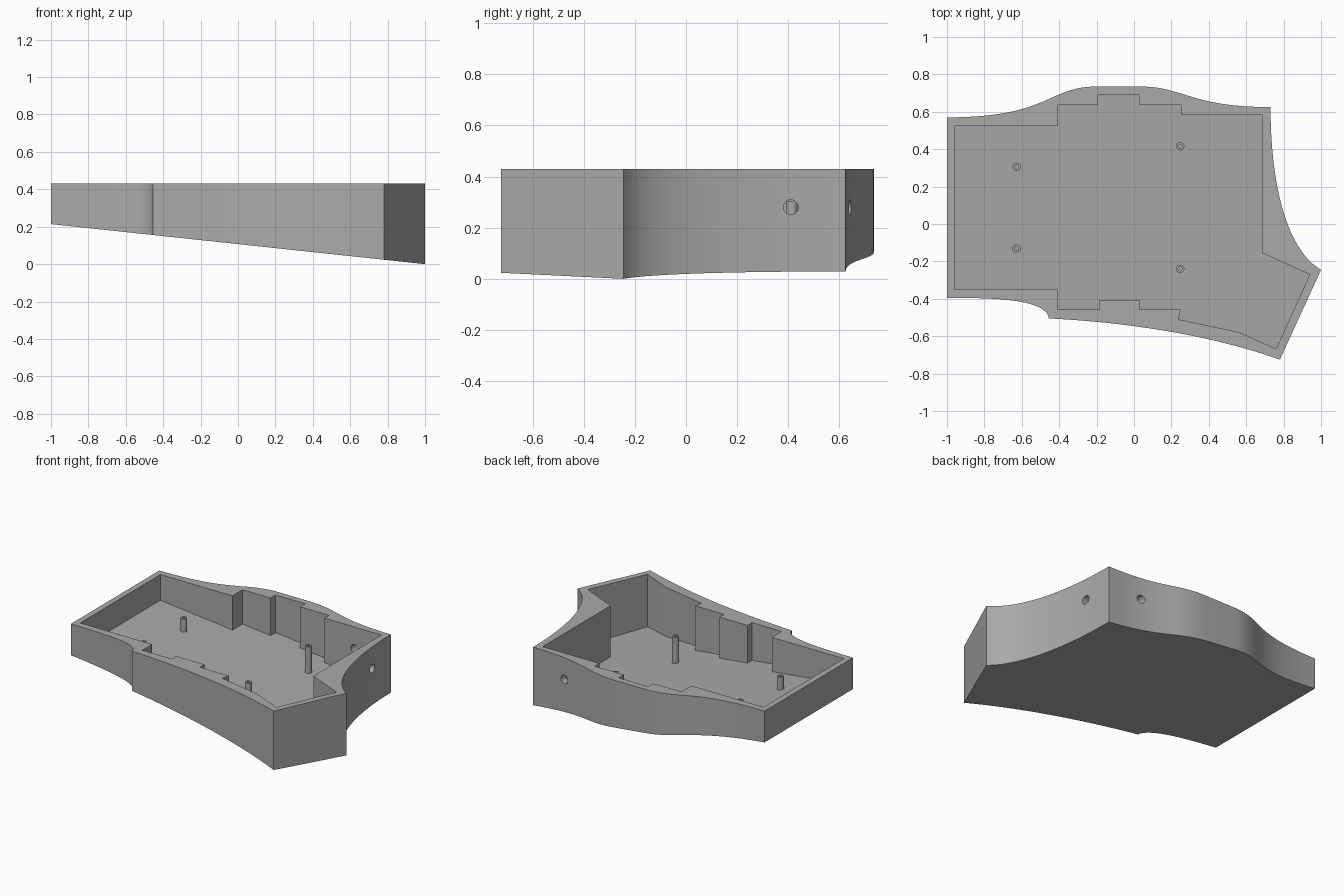
import bpy, bmesh, math
from mathutils import Vector, Matrix
from mathutils.geometry import interpolate_bezier

if "Cube" in bpy.data.objects:
    bpy.data.objects.remove(bpy.data.objects["Cube"], do_unlink=True)

RIM = 0.43          # height of the level top rim
FLOOR = 0.043       # thickness of the sloping floor
POST_TOP = 0.305

grey = bpy.data.materials.new("plain grey")
grey.use_nodes = True
colour = (0.4, 0.4, 0.4, 1)
grey.diffuse_color = colour
grey.node_tree.nodes["Principled BSDF"].inputs["Base Color"].default_value = colour


def underside(x):
    """Height of the tilted underside."""
    return 0.107 * (1 - x)


def make_object(name, bm):
    bmesh.ops.recalc_face_normals(bm, faces=bm.faces)
    mesh = bpy.data.meshes.new(name)
    bm.to_mesh(mesh)
    bm.free()
    mesh.materials.append(grey)
    obj = bpy.data.objects.new(name, mesh)
    bpy.context.collection.objects.link(obj)
    return obj


def wedge(name, outline, lift, top):
    """Upright walls around an outline, tilted below and level above."""
    bm = bmesh.new()
    low = [bm.verts.new((x, y, underside(x) + lift)) for x, y in outline]
    high = [bm.verts.new((x, y, top)) for x, y in outline]
    bm.faces.new(low)
    bm.faces.new(high)
    for i in range(len(low)):
        j = (i + 1) % len(low)
        bm.faces.new((low[i], low[j], high[j], high[i]))
    return make_object(name, bm)


def cylinder(name, centre, radius, length, axis):
    bm = bmesh.new()
    turn = Vector((0, 0, 1)).rotation_difference(Vector(axis)).to_matrix().to_4x4()
    bmesh.ops.create_cone(bm, cap_ends=True, segments=32, radius1=radius, radius2=radius,
                          depth=length, matrix=Matrix.Translation(centre) @ turn)
    return make_object(name, bm)


def cut(obj, cutter):
    cutter.hide_render = True
    mod = obj.modifiers.new("cut", "BOOLEAN")
    mod.operation = "DIFFERENCE"
    mod.solver = "EXACT"
    mod.object = cutter
    bpy.context.view_layer.objects.active = obj
    bpy.ops.object.modifier_apply(modifier=mod.name)
    bpy.data.objects.remove(cutter, do_unlink=True)


def smooth(obj):
    bpy.ops.object.select_all(action="DESELECT")
    obj.select_set(True)
    bpy.context.view_layer.objects.active = obj
    bpy.ops.object.shade_smooth_by_angle(angle=math.radians(30))


# Outer outline: curved stretches given as start, two handles, end
curves = [
    ((-1, .57), (-.45, .57), (-.46, .735), (-.2, .735)),
    ((.03, .735), (.27, .735), (.3, .625), (.73, .625)),
    ((.73, .625), (.73, .2), (.82, -.14), (1, -.245)),
    ((.78, -.725), (.4, -.59), (-.05, -.525), (-.455, -.505)),
    ((-.455, -.505), (-.47, -.4), (-.75, -.395), (-1, -.395)),
]
outer = []
for points in curves:
    for p in interpolate_bezier(*[Vector(p) for p in points], 28):
        if not outer or (Vector(outer[-1]) - p.xy).length > 1e-4:
            outer.append((p.x, p.y))

# Stepped inner pocket
inner = [(-.96, .525), (-.41, .525), (-.41, .635), (-.195, .635), (-.195, .69), (.03, .69),
         (.03, .635), (.25, .635), (.25, .585), (.685, .585), (.685, -.155), (.94, -.27),
         (.76, -.668), (.56, -.578), (.238, -.51), (.25, -.457), (.03, -.457), (.03, -.407),
         (-.185, -.407), (-.185, -.457), (-.41, -.457), (-.41, -.35), (-.96, -.35)]

case = wedge("case_shell", outer, 0, RIM)
cut(case, wedge("pocket_cutter", inner, FLOOR, RIM + .1))

# Round cable holes in the side and back walls
cut(case, cylinder("side_hole_cutter", (.72, .41, .28), .029, .2, (1, 0, 0)))
cut(case, cylinder("back_hole_cutter", (.48, .63, .28), .029, .2, (0, 1, 0)))
smooth(case)

# Hollow screw posts rising from the floor to one level
for i, (x, y) in enumerate([(-.628, .305), (-.628, -.132), (.247, .415), (.247, -.24)]):
    base = underside(x) + FLOOR
    height = POST_TOP - base + .02
    post = cylinder(f"screw_post_{i + 1}", (x, y, POST_TOP - height / 2), .022, height, (0, 0, 1))
    cut(post, cylinder("bore_cutter", (x, y, POST_TOP), .011, 2 * (POST_TOP - base), (0, 0, 1)))
    smooth(post)
